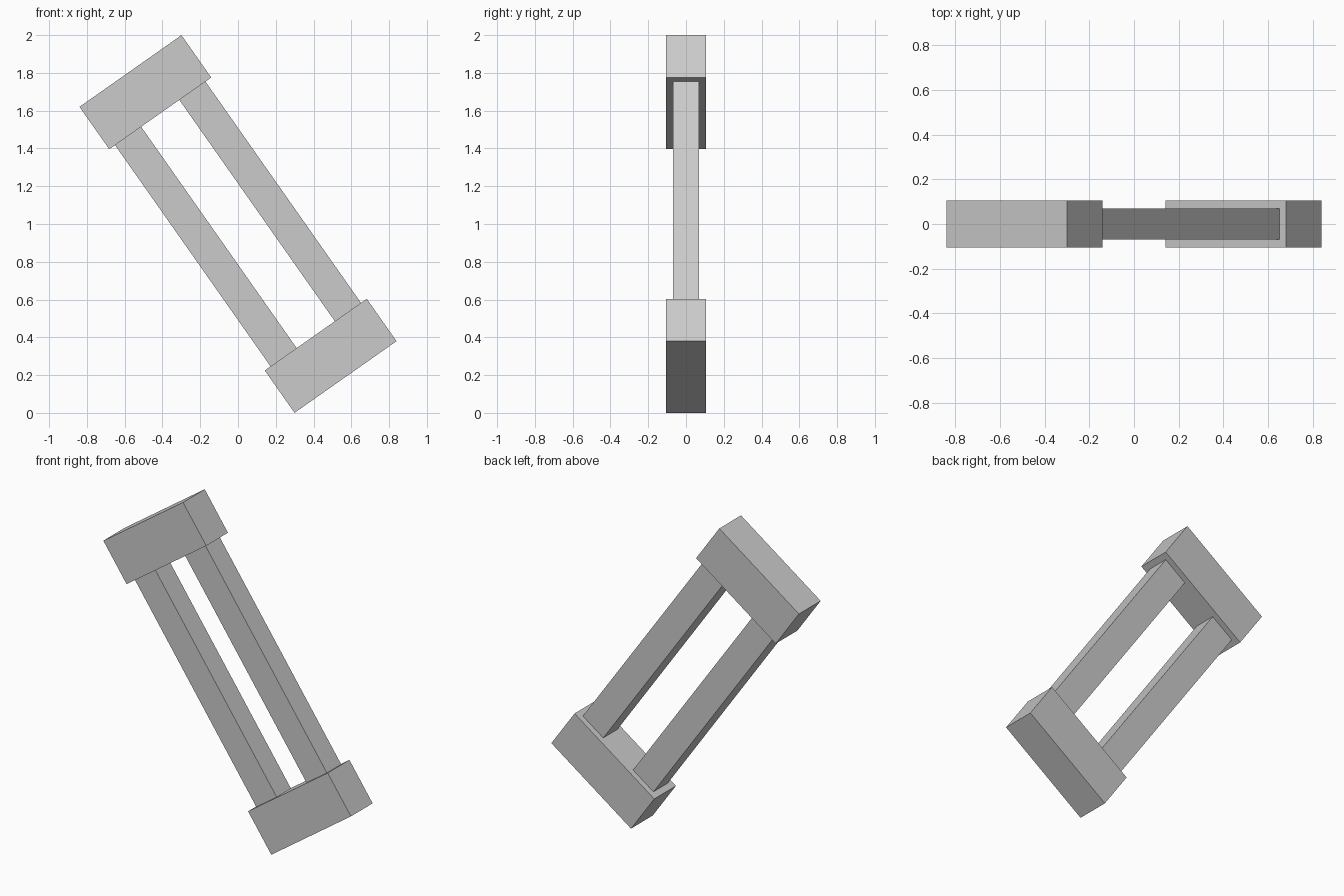
import bpy, bmesh, math
from mathutils import Matrix, Vector

cube = bpy.data.objects.get("Cube")
if cube:
    bpy.data.objects.remove(cube, do_unlink=True)

# Frame dimensions, before tilting
LENGTH, WIDTH = 1.98, 0.66
CAP_HEIGHT, CAP_DEPTH = 0.274, 0.21
RAIL_WIDTH, RAIL_DEPTH, RAIL_OFFSET = 0.169, 0.138, 0.208
TILT = Matrix.Translation((0, 0, 1)) @ Matrix.Rotation(math.radians(-35.1), 4, 'Y')

# Plain grey
grey = bpy.data.materials.new("light grey")
grey.use_nodes = True
colour = (0.6, 0.6, 0.6, 1)
grey.diffuse_color = colour
grey.node_tree.nodes["Principled BSDF"].inputs["Base Color"].default_value = colour


def add_box(name, centre, size):
    """Add a box in the frame's own axes, then tilt it."""
    mesh = bpy.data.meshes.new(name)
    bm = bmesh.new()
    bmesh.ops.create_cube(bm, size=1)
    bmesh.ops.scale(bm, vec=Vector(size), verts=bm.verts)
    bmesh.ops.translate(bm, vec=Vector(centre), verts=bm.verts)
    bmesh.ops.transform(bm, matrix=TILT, verts=bm.verts)
    bm.to_mesh(mesh)
    bm.free()
    mesh.materials.append(grey)
    obj = bpy.data.objects.new(name, mesh)
    bpy.context.collection.objects.link(obj)


# End blocks
for name, side in (("top_block", 1), ("bottom_block", -1)):
    add_box(name, (0, 0, side * (LENGTH - CAP_HEIGHT) / 2),
            (WIDTH, CAP_DEPTH, CAP_HEIGHT))

# Rails joining the blocks
for name, side in (("left_rail", 1), ("right_rail", -1)):
    add_box(name, (side * RAIL_OFFSET, 0, 0),
            (RAIL_WIDTH, RAIL_DEPTH, LENGTH - 2 * CAP_HEIGHT + 0.01))
